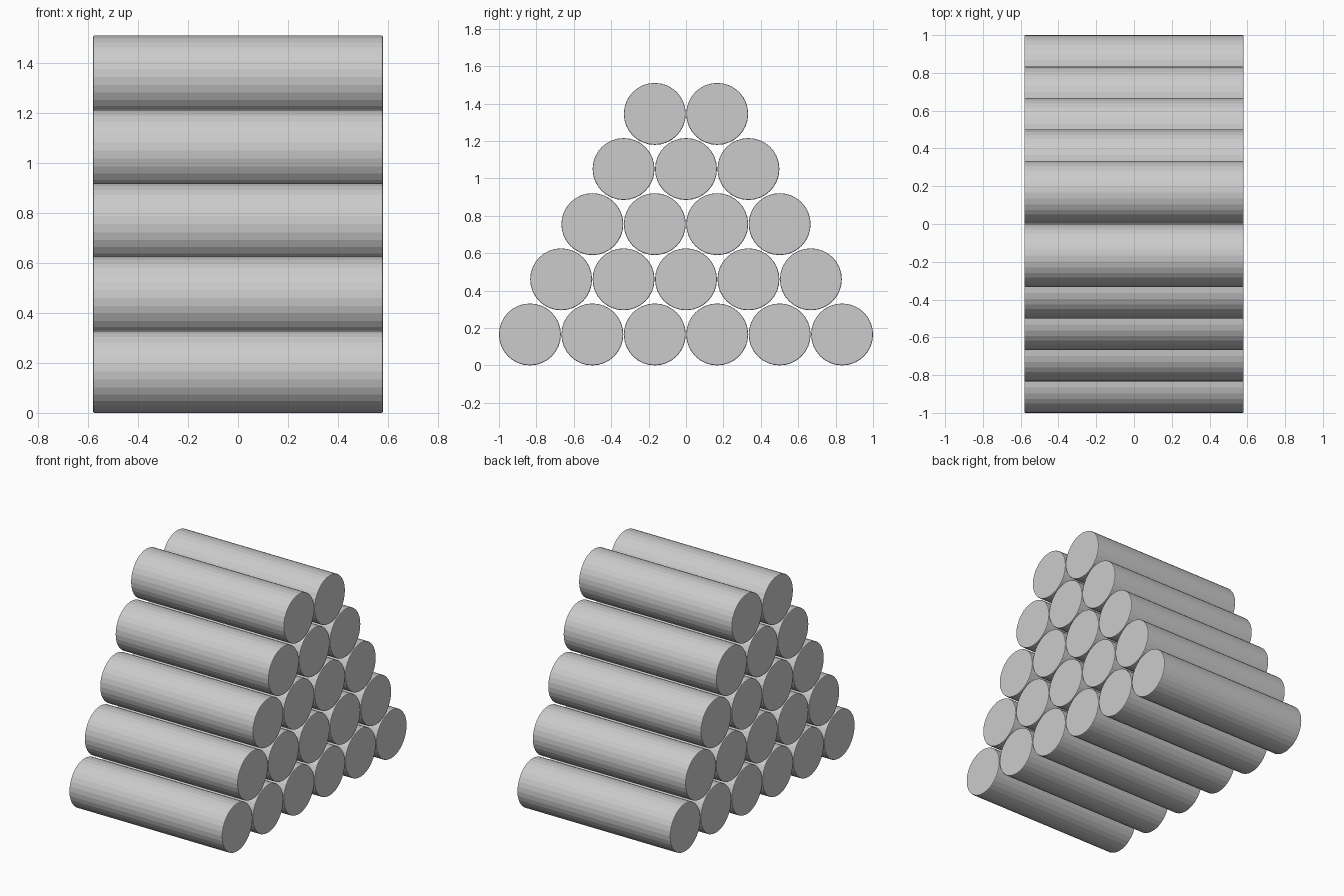
import bpy
import math

if "Cube" in bpy.data.objects:
    bpy.data.objects.remove(bpy.data.objects["Cube"])

RADIUS = 0.1655
HALF_LENGTH = 0.58
PITCH = 0.3338      # spacing along a row
RISE = 0.2948       # spacing between rows
EDGE = 0.005        # tiny softened rim


def add_log(name, y, z):
    # One flat-faceted log lying along x, with a small chamfer on both rims
    bpy.ops.mesh.primitive_cylinder_add(
        vertices=32, radius=RADIUS, depth=2 * HALF_LENGTH,
        location=(0, y, z), rotation=(0, math.pi / 2, 0))
    log = bpy.context.object
    log.name = name
    bevel = log.modifiers.new("rim", 'BEVEL')
    bevel.width = EDGE
    bevel.segments = 2
    bevel.limit_method = 'ANGLE'
    bevel.angle_limit = math.radians(40)


# Stack: five rows holding 6, 5, 4, 3 and 2 logs
for row in range(5):
    count = 6 - row
    for i in range(count):
        add_log(f"log_row{row + 1}_{i + 1}",
                (i - (count - 1) / 2) * PITCH,
                RADIUS + row * RISE)
